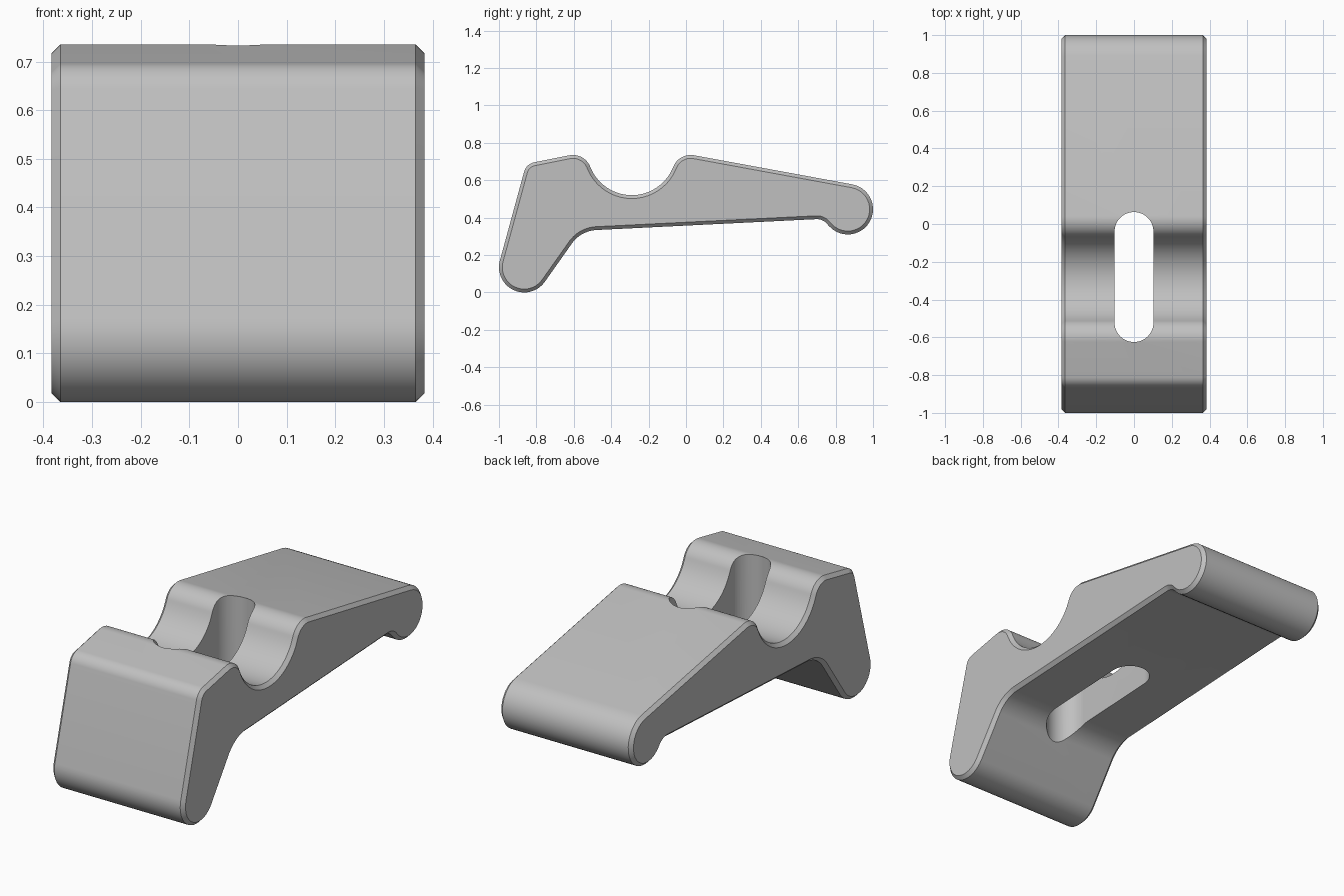
import bpy
import bmesh
from math import acos, atan2, cos, hypot, pi, sin, tau

cube = bpy.data.objects.get("Cube")
if cube:
    bpy.data.objects.remove(cube, do_unlink=True)

HALF_WIDTH = 0.383
CHAMFER = 0.018
STEPS = 20

# Side profile as a belt around circles (y, z, radius), negative radius = hollow
BELT = [
    (-0.865, 0.135, 0.135),   # front foot
    (-0.47, 0.162, -0.172),   # inner bend
    (0.70, 0.322, -0.07),     # hollow before the heel
    (0.865, 0.445, 0.135),    # rear heel
    (0.025, 0.635, 0.10),     # rear crest
    (-0.29, 0.758, -0.238),   # saddle
    (-0.605, 0.635, 0.10),    # front crest
    (-0.798, 0.627, 0.07),    # front shoulder
]


def belt_outline(circles):
    """Join the circles by tangent lines, counterclockwise."""
    count = len(circles)
    normals = []
    for i, (y, z, r) in enumerate(circles):
        y2, z2, r2 = circles[(i + 1) % count]
        ratio = (r - r2) / hypot(y2 - y, z2 - z)
        normals.append(atan2(z2 - z, y2 - y) - acos(max(-1, min(1, ratio))))
    points = []
    for i, (y, z, r) in enumerate(circles):
        start = normals[i - 1]
        turn = (normals[i] - start) % tau
        if r < 0:
            turn -= tau
        for k in range(STEPS + 1):
            a = start + turn * k / STEPS
            points.append((y + r * cos(a), z + r * sin(a)))
    return points


def loft(name, rings, material):
    """Closed solid through a list of equal rings."""
    bm = bmesh.new()
    loops = [[bm.verts.new(p) for p in ring] for ring in rings]
    for a, b in zip(loops, loops[1:]):
        for i in range(len(a)):
            j = (i + 1) % len(a)
            bm.faces.new((a[i], a[j], b[j], b[i]))
    bm.faces.new(loops[0][::-1])
    bm.faces.new(loops[-1])
    bmesh.ops.recalc_face_normals(bm, faces=bm.faces)
    mesh = bpy.data.meshes.new(name)
    bm.to_mesh(mesh)
    bm.free()
    mesh.materials.append(material)
    obj = bpy.data.objects.new(name, mesh)
    bpy.context.collection.objects.link(obj)
    return obj


grey = bpy.data.materials.new("light grey")
grey.use_nodes = True
grey.diffuse_color = (0.53, 0.53, 0.53, 1)
grey.node_tree.nodes["Principled BSDF"].inputs["Base Color"].default_value = grey.diffuse_color

# Clamp body with chamfered sides
outer = belt_outline(BELT)
inner = belt_outline([(y, z, r - CHAMFER) for y, z, r in BELT])
edge = HALF_WIDTH - CHAMFER
sections = [(-HALF_WIDTH, inner), (-edge, outer), (edge, outer), (HALF_WIDTH, inner)]
body = loft("clamp_body", [[(x, y, z) for y, z in pts] for x, pts in sections], grey)

# Vertical bolt slot
SLOT_R, SLOT_BACK, SLOT_FRONT = 0.103, -0.04, -0.522
slot_points = []
for centre, start in ((SLOT_BACK, 0), (SLOT_FRONT, pi)):
    for k in range(25):
        a = start + pi * k / 24
        slot_points.append((SLOT_R * cos(a), centre + SLOT_R * sin(a)))
slot = loft("slot_cutter", [[(x, y, z) for x, y in slot_points] for z in (-0.2, 1)], grey)
slot.hide_render = True

cut = body.modifiers.new("bolt slot", 'BOOLEAN')
cut.operation = 'DIFFERENCE'
cut.solver = 'EXACT'
cut.object = slot
bpy.ops.object.select_all(action='DESELECT')
body.select_set(True)
bpy.context.view_layer.objects.active = body
bpy.ops.object.modifier_apply(modifier=cut.name)
bpy.data.objects.remove(slot, do_unlink=True)
bpy.ops.object.shade_smooth_by_angle(angle=pi / 6)
